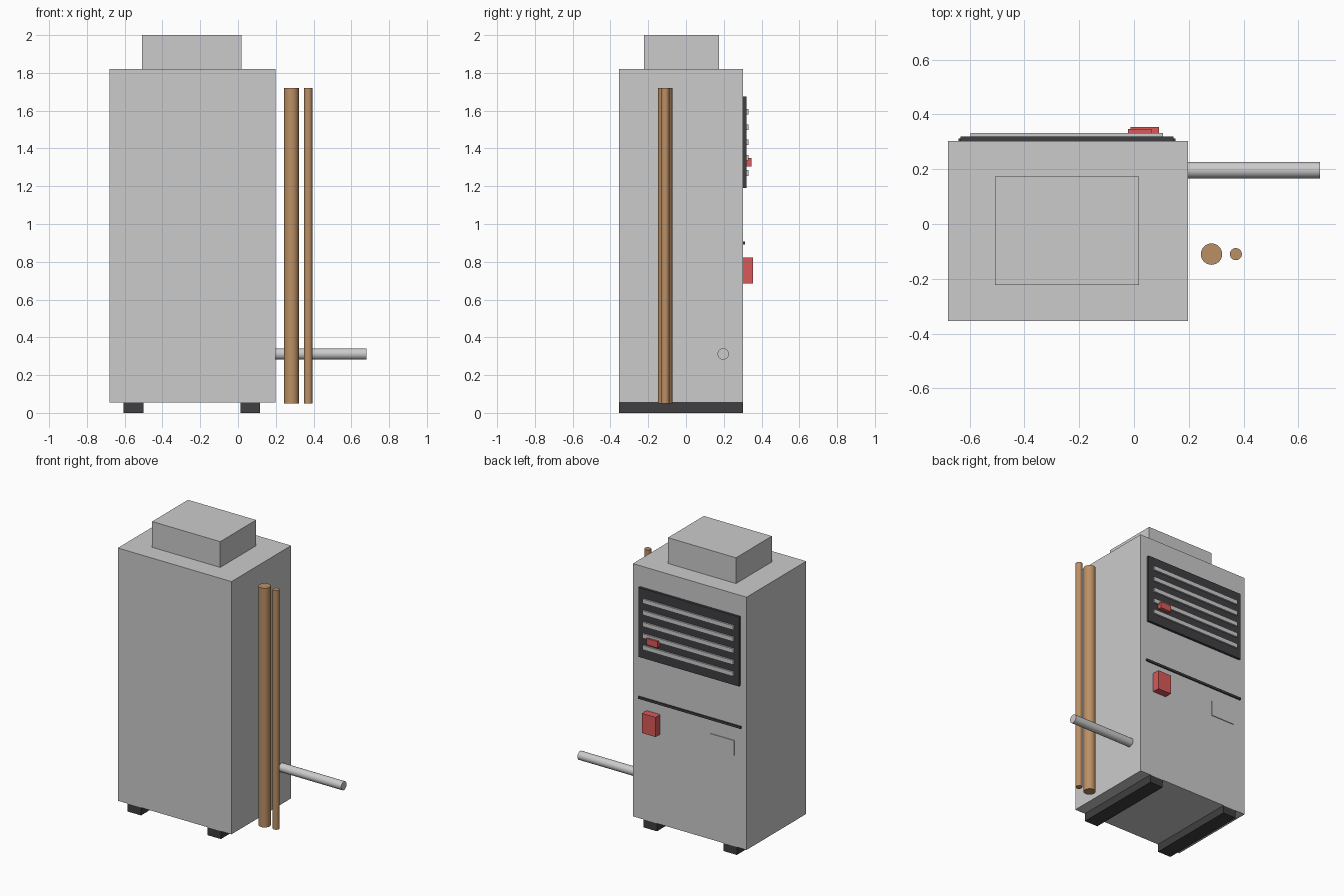
import bpy
import math

if "Cube" in bpy.data.objects:
    bpy.data.objects.remove(bpy.data.objects["Cube"])


def material(name, rgb):
    m = bpy.data.materials.new(name)
    m.diffuse_color = (*rgb, 1)
    m.use_nodes = True
    m.node_tree.nodes["Principled BSDF"].inputs["Base Color"].default_value = m.diffuse_color
    return m


DARK = material("dark_grey", (0.05, 0.05, 0.055))
COPPER = material("copper", (0.50, 0.28, 0.13))
RED = material("red", (0.70, 0.10, 0.10))


def box(name, x, y, z, mat=None):
    """Box given by (min, max) on each axis."""
    bpy.ops.mesh.primitive_cube_add(size=1, location=[(a + b) / 2 for a, b in (x, y, z)])
    ob = bpy.context.object
    ob.name = name
    ob.scale = [b - a for a, b in (x, y, z)]
    bpy.ops.object.transform_apply(location=False, rotation=False, scale=True)
    if mat:
        ob.data.materials.append(mat)
    return ob


def pipe(name, center, radius, length, mat=None, rotation=(0, 0, 0)):
    bpy.ops.mesh.primitive_cylinder_add(vertices=32, radius=radius, depth=length,
                                        location=center, rotation=rotation)
    ob = bpy.context.object
    ob.name = name
    bpy.ops.object.shade_smooth_by_angle(angle=math.radians(35))
    if mat:
        ob.data.materials.append(mat)
    return ob


BACK = 0.303  # rear face of the cabinet

# Cabinet and top duct
box("cabinet", (-0.68, 0.198), (-0.355, BACK), (0.055, 1.82))
box("top_duct", (-0.508, 0.018), (-0.222, 0.174), (1.82, 2.0))

# Base rails
for side, x in (("left", -0.605), ("right", 0.012)):
    box(side + "_base_rail", (x, x + 0.104), (-0.355, BACK), (0, 0.055), DARK)

# Refrigerant pipes and drain
pipe("large_copper_pipe", (0.283, -0.11, 0.885), 0.039, 1.67, COPPER)
pipe("small_copper_pipe", (0.372, -0.11, 0.885), 0.022, 1.67, COPPER)
pipe("drain_pipe", (0.439, 0.197, 0.312), 0.03, 0.482, rotation=(0, math.pi / 2, 0))

# Rear grille with slats
box("grille_panel", (-0.633, 0.144), (BACK, 0.32), (1.19, 1.675), DARK)
for i in range(5):
    z = 1.27 + i * 0.081
    box(f"grille_slat_{i + 1}", (-0.597, 0.105), (0.318, 0.332), (z - 0.015, z + 0.015))

# Rear details
box("red_tag", (-0.022, 0.064), (0.32, 0.346), (1.305, 1.35), RED)
box("panel_seam", (-0.64, 0.151), (BACK, 0.312), (0.892, 0.908), DARK)
box("disconnect_box", (-0.013, 0.092), (BACK, 0.355), (0.685, 0.822), RED)
box("rating_plate", (-0.585, -0.40), (BACK, 0.308), (0.69, 0.795))
